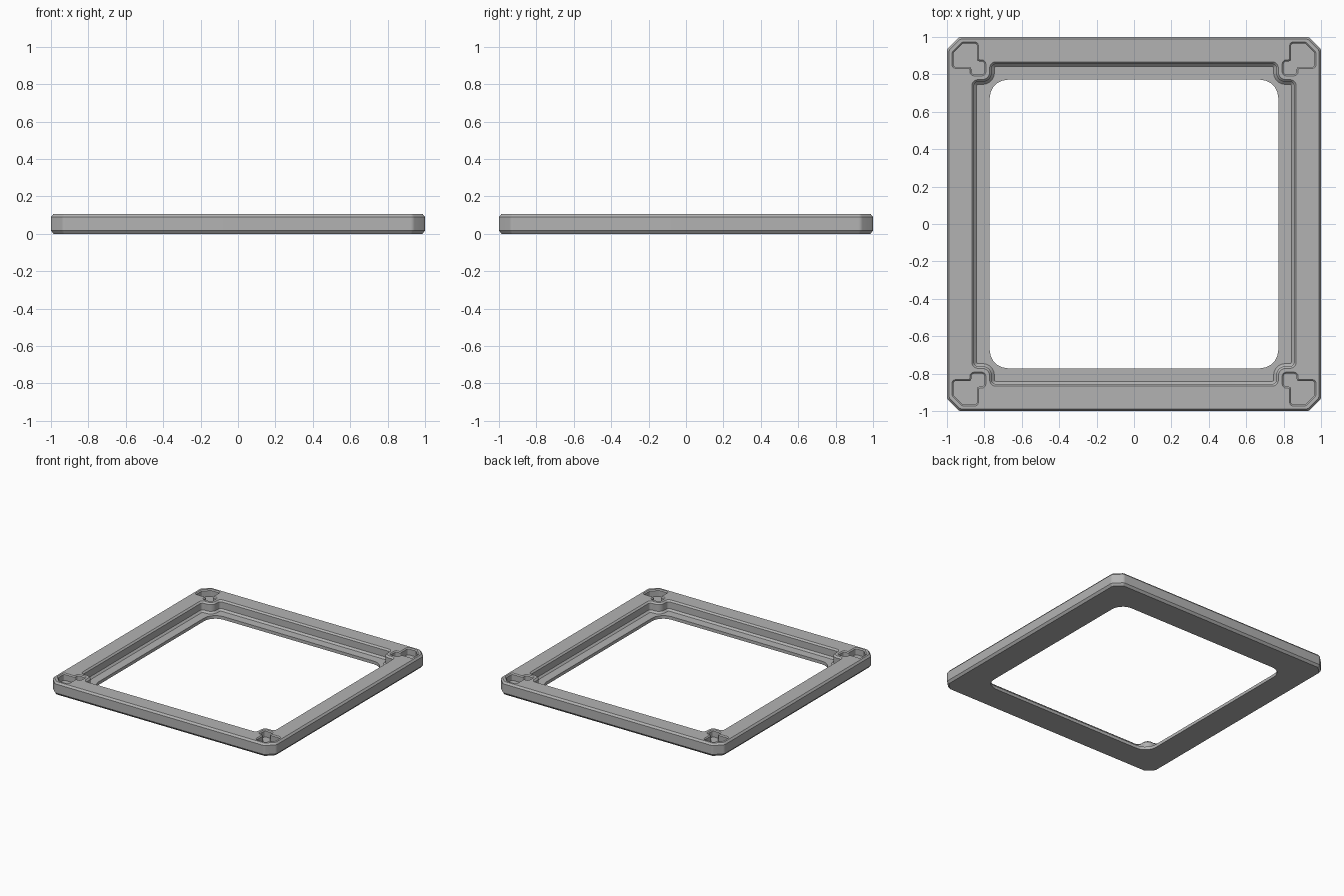
import bpy, bmesh, math
from mathutils import Vector, Matrix

cube = bpy.data.objects.get("Cube")
if cube:
    bpy.data.objects.remove(cube, do_unlink=True)

TOP = 0.105
STEPS = 5

grey = bpy.data.materials.new("light_grey")
grey.use_nodes = True
grey.diffuse_color = (0.45, 0.45, 0.45, 1)
grey.node_tree.nodes["Principled BSDF"].inputs["Base Color"].default_value = grey.diffuse_color


def outline(corners, grow=0.0):
    """Offset a counter-clockwise outline of (x, y, radius) and round its corners."""
    points = []
    count = len(corners)
    for i, (x, y, r) in enumerate(corners):
        p = Vector((x, y))
        a = (p - Vector(corners[i - 1][:2])).normalized()
        b = (Vector(corners[(i + 1) % count][:2]) - p).normalized()
        turn = math.atan2(a.x * b.y - a.y * b.x, a.dot(b))
        side = 1 if turn > 0 else -1
        na, nb = Vector((a.y, -a.x)), Vector((b.y, -b.x))
        p = p + (na + nb) * grow / (1 + na.dot(nb))
        if r == 0:
            points.append(p)
            continue
        r = max(r + side * grow, 0.003)
        start = p - a * r * math.tan(abs(turn) / 2)
        centre = start - na * r * side
        for k in range(STEPS + 1):
            points.append(centre + Matrix.Rotation(turn * k / STEPS, 2) @ (start - centre))
    return points


def four_corners(quarter):
    """Repeat the corner of an outline round the centre."""
    result = []
    for k in range(4):
        turn = Matrix.Rotation(k * math.pi / 2, 2)
        for x, y, r in quarter:
            p = turn @ Vector((x, y))
            result.append((p.x, p.y, r))
    return result


def loft(name, corners, profile):
    """Skin an outline through (height, offset) levels and cap both ends."""
    bm = bmesh.new()
    rings = [[bm.verts.new((p.x, p.y, z)) for p in outline(corners, grow)]
             for z, grow in profile]
    n = len(rings[0])
    for low, high in zip(rings, rings[1:]):
        for i in range(n):
            j = (i + 1) % n
            bm.faces.new((low[i], low[j], high[j], high[i]))
    bm.faces.new(rings[0][::-1])
    bm.faces.new(rings[-1])
    mesh = bpy.data.meshes.new(name)
    bm.to_mesh(mesh)
    bm.free()
    mesh.materials.append(grey)
    obj = bpy.data.objects.new(name, mesh)
    bpy.context.collection.objects.link(obj)
    return obj


# Outer body with clipped corners and chamfered rims
frame = loft("square_frame", four_corners([(1, 0.935, 0.03), (0.935, 1, 0.03)]),
             [(0, -0.014), (0.018, 0), (TOP - 0.015, 0), (TOP, -0.012)])

# Stepped opening with rounded corner posts
pocket = four_corners([(0.855, 0.76, 0.02), (0.76, 0.76, 0.05), (0.76, 0.855, 0.02)])
cutters = [loft("pocket_cutter", pocket,
                [(0.025, -0.014), (0.039, 0), (TOP - 0.012, 0), (TOP + 0.01, 0.022)])]

# Through hole inside the ledge
hole = four_corners([(0.772, 0.772, 0.1)])
cutters.append(loft("hole_cutter", hole, [(-0.05, 0), (0.2, 0)]))

# Connector recess in every corner
recess = [(0.84, 0.965, 0.012), (0.84, 0.87, 0.012), (0.80, 0.87, 0.015),
          (0.80, 0.80, 0.015), (0.87, 0.80, 0.015), (0.87, 0.84, 0.012),
          (0.965, 0.84, 0.012), (0.965, 0.915, 0.01), (0.915, 0.965, 0.01)]
for k in range(4):
    cutter = loft("recess_cutter", recess,
                  [(0.05, 0), (TOP - 0.008, 0), (TOP + 0.004, 0.012)])
    cutter.rotation_euler.z = k * math.pi / 2
    cutters.append(cutter)

# Cut the frame and bake the result
for cutter in cutters:
    cutter.hide_render = True
    cut = frame.modifiers.new(cutter.name, "BOOLEAN")
    cut.operation = "DIFFERENCE"
    cut.solver = "EXACT"
    cut.object = cutter
bpy.context.view_layer.update()
depsgraph = bpy.context.evaluated_depsgraph_get()
baked = bpy.data.meshes.new_from_object(frame.evaluated_get(depsgraph))
frame.modifiers.clear()
frame.data = baked
for cutter in cutters:
    bpy.data.objects.remove(cutter, do_unlink=True)

# Smooth the rounded corners, keep chamfers crisp
bpy.ops.object.select_all(action="DESELECT")
frame.select_set(True)
bpy.context.view_layer.objects.active = frame
bpy.ops.object.shade_smooth_by_angle(angle=math.radians(30))
